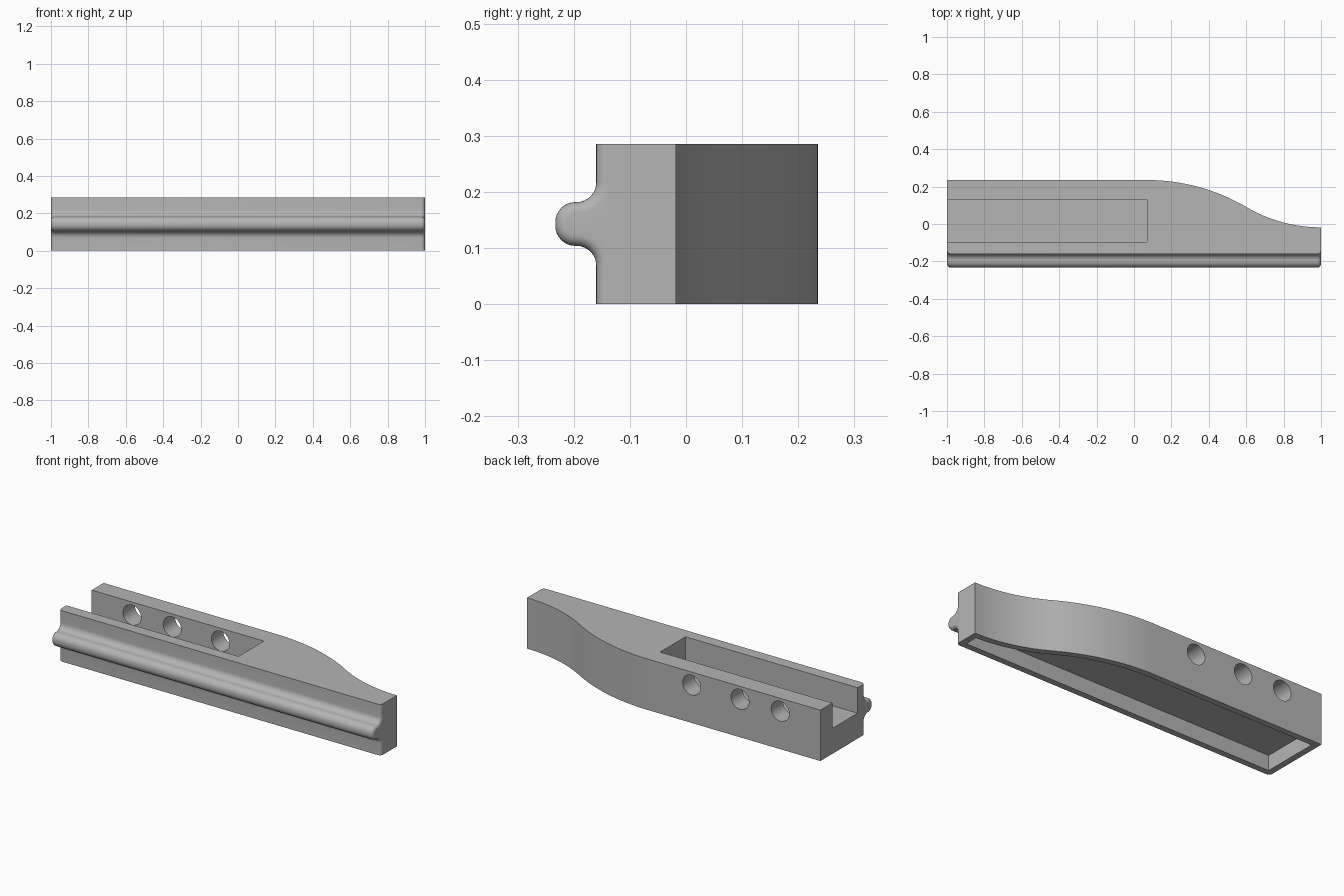
import bpy, bmesh, math
from mathutils import Vector

cube = bpy.data.objects.get("Cube")
if cube:
    bpy.data.objects.remove(cube, do_unlink=True)

H = 0.286          # body height
BACK = 0.235       # straight back face
FRONT = -0.16      # front face
JOIN = -0.14       # where the rail block meets the body
WALL = 0.035       # shell thickness around the underside pocket

grey = bpy.data.materials.new("plain grey")
grey.use_nodes = True
colour = (0.46, 0.46, 0.46, 1)
grey.diffuse_color = colour
grey.node_tree.nodes["Principled BSDF"].inputs["Base Color"].default_value = colour


def loft(name, rings):
    """Closed solid through equal-length rings of points."""
    bm = bmesh.new()
    loops = [[bm.verts.new(p) for p in ring] for ring in rings]
    for a, b in zip(loops, loops[1:]):
        for i in range(len(a)):
            j = (i + 1) % len(a)
            bm.faces.new((a[i], a[j], b[j], b[i]))
    bm.faces.new(loops[0])
    bm.faces.new(loops[-1])
    bmesh.ops.recalc_face_normals(bm, faces=bm.faces)
    mesh = bpy.data.meshes.new(name)
    bm.to_mesh(mesh)
    bm.free()
    mesh.materials.append(grey)
    obj = bpy.data.objects.new(name, mesh)
    bpy.context.collection.objects.link(obj)
    return obj


def prism(name, outline, z0, z1):
    return loft(name, [[(x, y, z) for x, y in outline] for z in (z0, z1)])


def arc(cx, cy, r, a0, a1, n):
    angles = [math.radians(a0 + (a1 - a0) * i / n) for i in range(n + 1)]
    return [(cx + r * math.cos(a), cy + r * math.sin(a)) for a in angles]


def back_curve(inset):
    """Two tangent arcs sweeping the back face down to the narrow end."""
    start, bend, end = Vector((0.07, BACK)), Vector((0.6, 0.091)), Vector((1, -0.018))
    r1 = (bend - start).length_squared / (2 * (start.y - bend.y))
    r2 = (end - bend).length_squared / (2 * (bend.y - end.y))
    turn = math.degrees(math.asin((bend.x - start.x) / r1))
    first = arc(start.x, start.y - r1, r1 - inset, 90, 90 - turn, 16)
    second = arc(end.x, end.y + r2, r2 + inset, 270 - turn, 270, 16)
    return first + second[1:]


# Main body, from the join line to the curved back
body = prism("grip_body", [(-1, JOIN), (-1, BACK)] + back_curve(0) + [(1, JOIN)], 0, H)

# Front rail: wall, fillet and rounded bead, as points with outward normals
mid, half, fillet, bead = H / 2, 0.039, 0.035, 0.036
lower = [((FRONT, 0), (-1, 0))]
for c, s in arc(0, 0, 1, 0, 90, 8):
    lower.append(((FRONT - fillet + fillet * c, mid - half - fillet + fillet * s), (-c, -s)))
for c, s in arc(0, 0, 1, 270, 180, 8):
    lower.append(((-0.197 + bead * c, mid - half + bead + bead * s), (c, s)))
upper = [((y, H - z), (ny, -nz)) for (y, z), (ny, nz) in reversed(lower)]
profile = lower + upper

# The profile shrinks along its normals to round both ends
R = 0.02
right_end = [(1 - R + R * s, R * (1 - c)) for c, s in arc(0, 0, 1, 0, 90, 6)]
stations = [(-x, d) for x, d in reversed(right_end)] + right_end
rail = loft("front_rail", [
    [(x, y - ny * d, z - nz * d) for (y, z), (ny, nz) in profile] + [(x, JOIN + 0.005, H), (x, JOIN + 0.005, 0)]
    for x, d in stations])

# Open-ended channel in the top
slot = prism("slot_cutter", [(-1.1, -0.095), (-1.1, 0.13), (0.07, 0.13), (0.07, -0.095)], 0.143, H + 0.1)

# Underside pocket following the outline
edge = [(x, y) for x, y in back_curve(WALL) if x < 1 - WALL - 0.005]
last_y = back_curve(WALL)[-1][1]
pocket = prism("pocket_cutter",
               [(-1 + WALL, FRONT + WALL), (-1 + WALL, BACK - WALL)] + edge
               + [(1 - WALL, last_y + 0.001), (1 - WALL, FRONT + WALL)], -0.1, 0.085)

# Three round holes through the back wall of the channel
holes = []
for x in (-0.75, -0.5, -0.2):
    circle = arc(x, 0.213, 0.056, 0, 360, 40)[:-1]
    holes.append(loft("hole_cutter", [[(px, y, pz) for px, pz in circle] for y in (0.05, 0.3)]))

bpy.context.view_layer.objects.active = body
for tool, operation in [(rail, "UNION")] + [(t, "DIFFERENCE") for t in [slot, pocket] + holes]:
    mod = body.modifiers.new(tool.name, "BOOLEAN")
    mod.object, mod.operation, mod.solver = tool, operation, "EXACT"
    bpy.ops.object.modifier_apply(modifier=mod.name)
    bpy.data.objects.remove(tool, do_unlink=True)

bpy.ops.object.select_all(action="DESELECT")
body.select_set(True)
bpy.ops.object.shade_smooth_by_angle(angle=math.radians(30))
